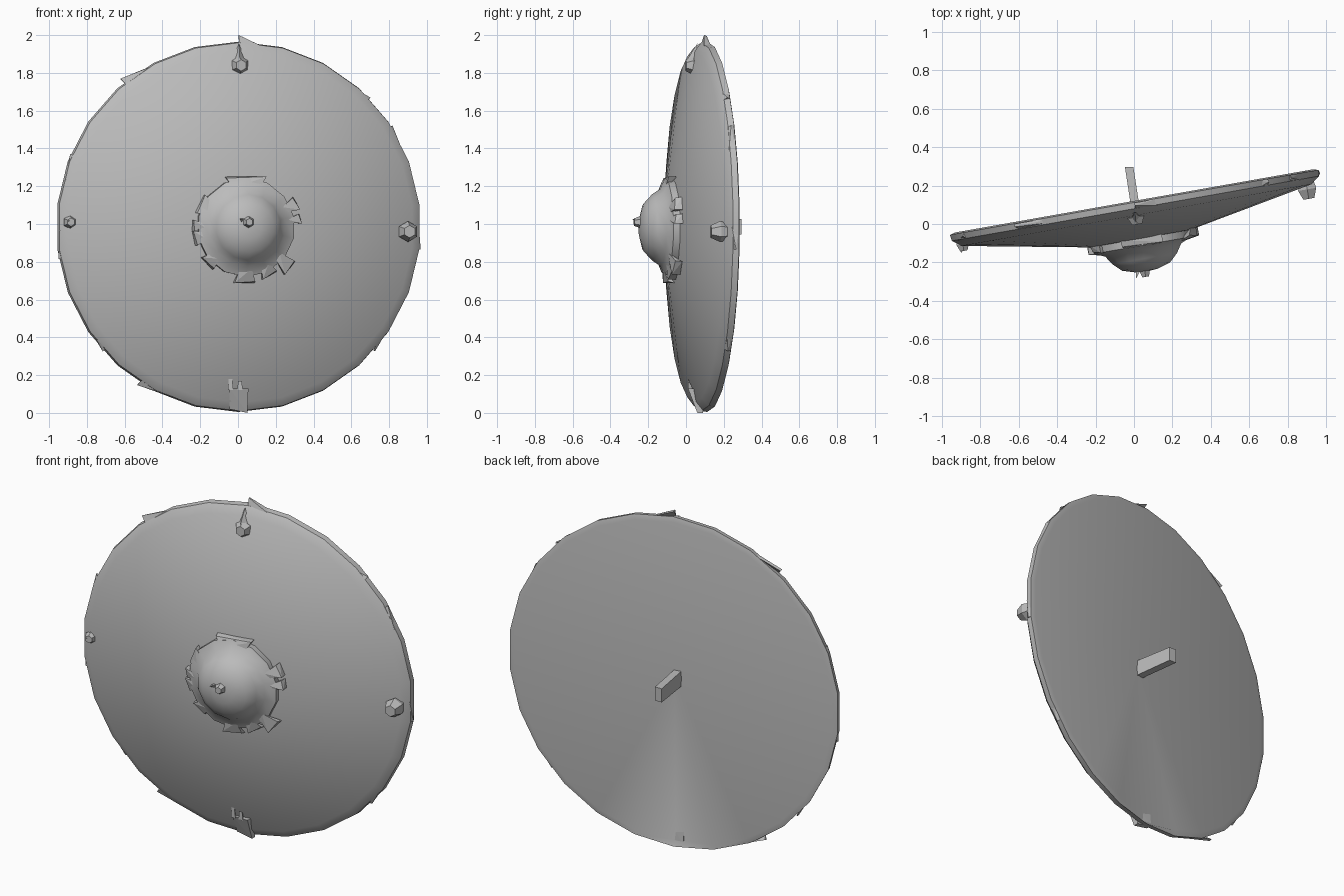
import bpy, bmesh, math
from math import cos, sin, pi, radians
from mathutils import Matrix, Vector

if "Cube" in bpy.data.objects:
    bpy.data.objects.remove(bpy.data.objects["Cube"])

grey = bpy.data.materials.new("worn_grey")
grey.diffuse_color = (0.5, 0.5, 0.5, 1)
grey.use_nodes = True
grey.node_tree.nodes["Principled BSDF"].inputs["Base Color"].default_value = grey.diffuse_color

# Shield frame: local z points out of the front, turned 10 degrees about the vertical
FRAME = (Matrix.Translation((0, 0.12, 0.985)) @ Matrix.Rotation(radians(10), 4, 'Z')
         @ Matrix.Rotation(radians(90), 4, 'X'))


def finish(name, bm, matrix=FRAME, smooth=None):
    bmesh.ops.recalc_face_normals(bm, faces=bm.faces)
    bm.transform(matrix)
    me = bpy.data.meshes.new(name)
    bm.to_mesh(me)
    bm.free()
    me.materials.append(grey)
    ob = bpy.data.objects.new(name, me)
    bpy.context.collection.objects.link(ob)
    if smooth:
        bpy.ops.object.select_all(action='DESELECT')
        ob.select_set(True)
        bpy.context.view_layer.objects.active = ob
        bpy.ops.object.shade_smooth_by_angle(angle=radians(smooth))
    return ob


def lathe(name, profile, sides, centre=(0, 0, 0), matrix=FRAME, smooth=None, adjust=None):
    """Spin (radius, height) points about local z; ends on the axis become poles."""
    bm = bmesh.new()
    rings = []
    for r, h in profile:
        n = 1 if r == 0 else sides
        rings.append([bm.verts.new((centre[0] + r * cos(2 * pi * i / sides + pi / 2),
                                    centre[1] + r * sin(2 * pi * i / sides + pi / 2),
                                    centre[2] + h)) for i in range(n)])
    for a, b in zip(rings, rings[1:]):
        for i in range(sides):
            j = (i + 1) % sides
            quad = [a[i % len(a)], a[j % len(a)], b[j % len(b)], b[i % len(b)]]
            bm.faces.new(list(dict.fromkeys(quad)))
    if adjust:
        adjust(rings)
    return finish(name, bm, matrix, smooth)


def hull(name, points, matrix=FRAME):
    bm = bmesh.new()
    for p in points:
        bm.verts.new(p)
    bmesh.ops.convex_hull(bm, input=bm.verts)
    return finish(name, bm, matrix)


def polar(r, deg, h):
    return (r * cos(radians(deg)), r * sin(radians(deg)), h)


def dent(rings):
    """Off-centre hollow and a dent in the back edge at the bottom."""
    rings[0][0].co.x += 0.02
    rings[1][13].co.z += 0.035


# Shield body: hollow back, thin rim, conical front
lathe("shield_body", [(0, 0.06), (0.95, 0.0), (0.98, 0.008), (0.975, 0.04),
                      (0.93, 0.075), (0.27, 0.198), (0, 0.21)], 26, smooth=35, adjust=dent)

# Central boss: broad flat-topped dome flaring into its flange
BX, BY = 0.003, -0.003
lathe("boss", [(0.26, 0.17), (0.262, 0.235), (0.205, 0.26), (0.175, 0.305),
               (0.13, 0.347), (0.06, 0.368), (0, 0.372)], 14, (BX, BY, 0), smooth=60)

# Jagged tabs around the boss flange: start angle, end angle, outer radius
for a, b, r in [(-50, -34, .325), (-72, -54, .29), (-102, -80, .3), (-146, -128, .285),
                (-176, -160, .285), (142, 164, .28), (172, 184, .285), (68, 112, .29),
                (4, 14, .3), (18, 32, .305)]:
    pts = [polar(r, a, .19), polar(r, b, .19), polar(r, a, .235), polar(r * .97, b, .225),
           polar(.22, a + 3, .245), polar(.22, b - 3, .25)]
    hull("boss_tab", [(x + BX, y + BY, z) for x, y, z in pts])

# Faceted studs in world space: name, centre, radius, length along y
for name, c, r, d in [("top_stud", (.01, .035, 1.84), .05, .075),
                      ("right_stud", (.90, .18, .96), .055, .10),
                      ("left_stud", (-.89, -.105, 1.01), .037, .07),
                      ("centre_stud", (.055, -.24, 1.01), .033, .07)]:
    m = Matrix.Translation(c) @ Matrix.Rotation(radians(10), 4, 'Z') @ Matrix.Rotation(pi / 2, 4, 'X')
    lathe(name, [(0, -d / 2), (r * .8, -d / 2), (r, 0), (r * .6, d / 2), (0, d / 2)], 6, matrix=m)

# Pointed cap over the top stud
hull("top_stud_cap", [(-.03, .05, 1.87), (.04, .05, 1.87), (.01, .005, 1.87),
                      (.005, .06, 1.955)], Matrix())
# Small prong beside the centre stud
hull("centre_prong", [(.01, -.23, 1.03), (.04, -.23, 1.03), (.025, -.23, 1.0),
                      (.01, -.285, 1.025)], Matrix())
# Small prong on the left stud
hull("left_prong", [(-.92, -.10, 1.03), (-.88, -.10, 1.03), (-.90, -.09, 1.0),
                    (-.895, -.15, 1.015)], Matrix())
# Bottom clasp with two prongs
hull("bottom_clasp", [(-.045, .055, .02), (.05, .06, .0), (.055, .01, .13), (-.045, .01, .13),
                      (-.045, .09, .02), (.05, .09, .0), (.055, .08, .13), (-.045, .08, .13)],
     Matrix())
for x, top in [(-.045, .18), (.005, .17)]:
    hull("bottom_prong", [(x - .008, .01, .12), (x + .02, .01, .12), (x, .05, .12),
                          (x - .005, .01, top), (x + .015, .01, top)], Matrix())

# Splinters on the rim: base angle, tip angle, tip radius
for a, b, r in [(106, 129, 1.01), (83, 90, 1.015), (166, 157, .985), (180, 190, .985),
                (252, 237, 1.0), (48, 44, .985), (0, -7, .985), (-34, -42, .985),
                (215, 222, .985), (25, 33, .985)]:
    hull("rim_splinter", [polar(.968, a, .01), polar(.965, a, .045), polar(.97, b, .04),
                          polar(r, b, .025), polar(r - .005, b, .01)])

# Grip peg on the back
grip = Matrix.Translation((.012, .055, .985))
hull("grip", [(x + dx, y, z * s) for x, y, s in [(0, 0, 1), (-.037, .24, .9)]
              for dx in (-.022, .022) for z in (-.045, .045)], grip)
